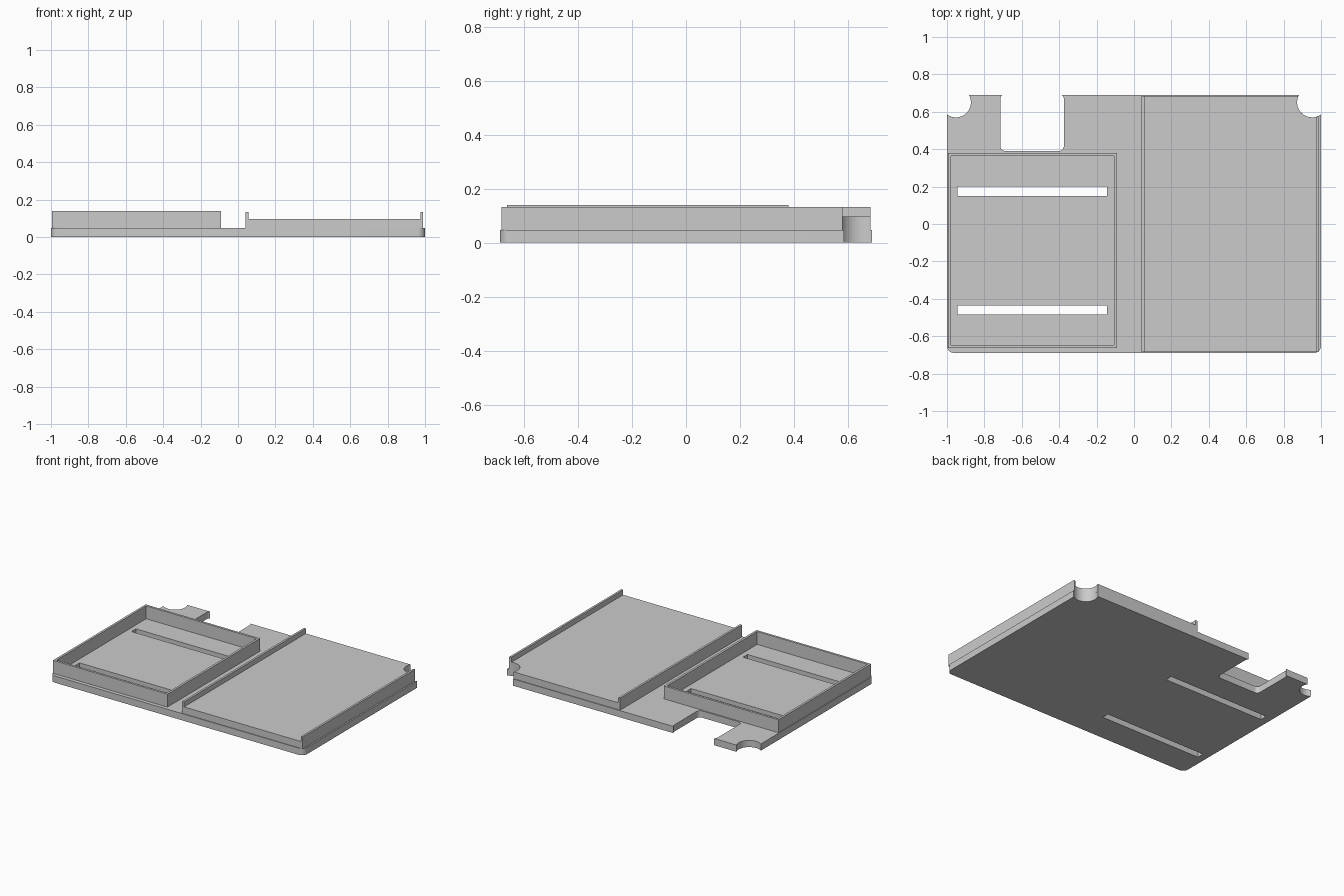
import bpy
import bmesh
from math import radians, degrees, cos, sin, acos, asin

if "Cube" in bpy.data.objects:
    bpy.data.objects.remove(bpy.data.objects["Cube"])

GREY = (0.6, 0.6, 0.6, 1)
grey = bpy.data.materials.new("plain grey")
grey.use_nodes = True
grey.diffuse_color = GREY
grey.node_tree.nodes["Principled BSDF"].inputs["Base Color"].default_value = GREY


def arc(cx, cy, r, start, end, n=8):
    """Points on an arc, angles in degrees, either direction."""
    angles = [radians(start + (end - start) * i / n) for i in range(n + 1)]
    return [(cx + r * cos(a), cy + r * sin(a)) for a in angles]


def rect(x0, x1, y0, y1):
    return [(x0, y0), (x1, y0), (x1, y1), (x0, y1)]


def plate(name, outline, z0, z1, holes=()):
    """Extrude a closed outline, with optional holes, from z0 to z1."""
    curve = bpy.data.curves.new(name + "_profile", "CURVE")
    curve.dimensions = "2D"
    curve.fill_mode = "BOTH"
    curve.extrude = (z1 - z0) / 2
    for loop in (outline, *holes):
        spline = curve.splines.new("POLY")
        spline.points.add(len(loop) - 1)
        for point, (x, y) in zip(spline.points, loop):
            point.co = (x, y, 0, 1)
        spline.use_cyclic_u = True
    helper = bpy.data.objects.new(name + "_profile", curve)
    bpy.context.collection.objects.link(helper)
    graph = bpy.context.evaluated_depsgraph_get()
    mesh = bpy.data.meshes.new_from_object(helper.evaluated_get(graph))
    bpy.data.objects.remove(helper)

    # Weld the caps to the walls and place the part at its height
    bm = bmesh.new()
    bm.from_mesh(mesh)
    bmesh.ops.remove_doubles(bm, verts=bm.verts, dist=0.0001)
    bmesh.ops.recalc_face_normals(bm, faces=bm.faces)
    bmesh.ops.translate(bm, verts=bm.verts, vec=(0, 0, (z0 + z1) / 2))
    bm.to_mesh(mesh)
    bm.free()
    mesh.name = name
    mesh.materials.clear()
    mesh.materials.append(grey)
    obj = bpy.data.objects.new(name, mesh)
    bpy.context.collection.objects.link(obj)
    bpy.ops.object.select_all(action="DESELECT")
    obj.select_set(True)
    bpy.context.view_layer.objects.active = obj
    bpy.ops.object.shade_smooth_by_angle(angle=radians(30))
    return obj


# Overall sizes
HALF_Y, BASE_TOP = 0.69, 0.048
TRAY_Y, TRAY_TOP, RAIL_TOP = 0.685, 0.097, 0.133
HOLE_X, HOLE_Y, HOLE_R = 0.952, 0.65, 0.08


def hole_side(x):
    """Angle where the corner hole meets a vertical line at x."""
    return -degrees(acos((x - HOLE_X) / HOLE_R))


def hole_back(y):
    """Angle where the corner hole meets the back edge at y."""
    return -180 - degrees(asin((y - HOLE_Y) / HOLE_R))


# Base board: rounded front corners, scooped back corners, rounded notch
scoop = arc(HOLE_X, HOLE_Y, HOLE_R, hole_side(1), hole_back(HALF_Y), 20)
r, nx0, nx1, ny0, ny1 = 0.028, -0.687, -0.403, 0.418, 0.668
lip = degrees(asin((HALF_Y - ny1) / r))
notch = (arc(nx1, ny1, r, lip, 0) + arc(nx1, ny0, r, 0, -90)
         + arc(nx0, ny0, r, 270, 180) + arc(nx0, ny1, r, 180, 180 - lip))
board = (arc(-0.96, -0.65, 0.04, 180, 270) + arc(0.96, -0.65, 0.04, 270, 360)
         + scoop + notch + [(-x, y) for x, y in reversed(scoop)])
slots = [rect(-0.945, -0.145, y, y + 0.05) for y in (-0.485, 0.15)]
plate("base_board", board, 0, BASE_TOP, slots)

# Open square frame around the slots
plate("frame_wall", rect(-0.995, -0.092, -0.663, 0.38), BASE_TOP, 0.14,
      [rect(-0.979, -0.108, -0.647, 0.364)])

# Raised platform with the scooped corner
x0, x1, t = 0.04, 0.99, 0.015
platform = ([(x0, -TRAY_Y), (x1, -TRAY_Y)]
            + arc(HOLE_X, HOLE_Y, HOLE_R, hole_side(x1), hole_back(TRAY_Y), 20)
            + [(x0, TRAY_Y)])
plate("raised_platform", platform, BASE_TOP, TRAY_TOP)

# Guide rails along both sides of the platform
plate("inner_rail", rect(x0, x0 + t, -TRAY_Y, TRAY_Y), TRAY_TOP, RAIL_TOP)
plate("outer_rail", [(x1 - t, -TRAY_Y), (x1, -TRAY_Y)]
      + arc(HOLE_X, HOLE_Y, HOLE_R, hole_side(x1), hole_side(x1 - t), 4),
      TRAY_TOP, RAIL_TOP)
